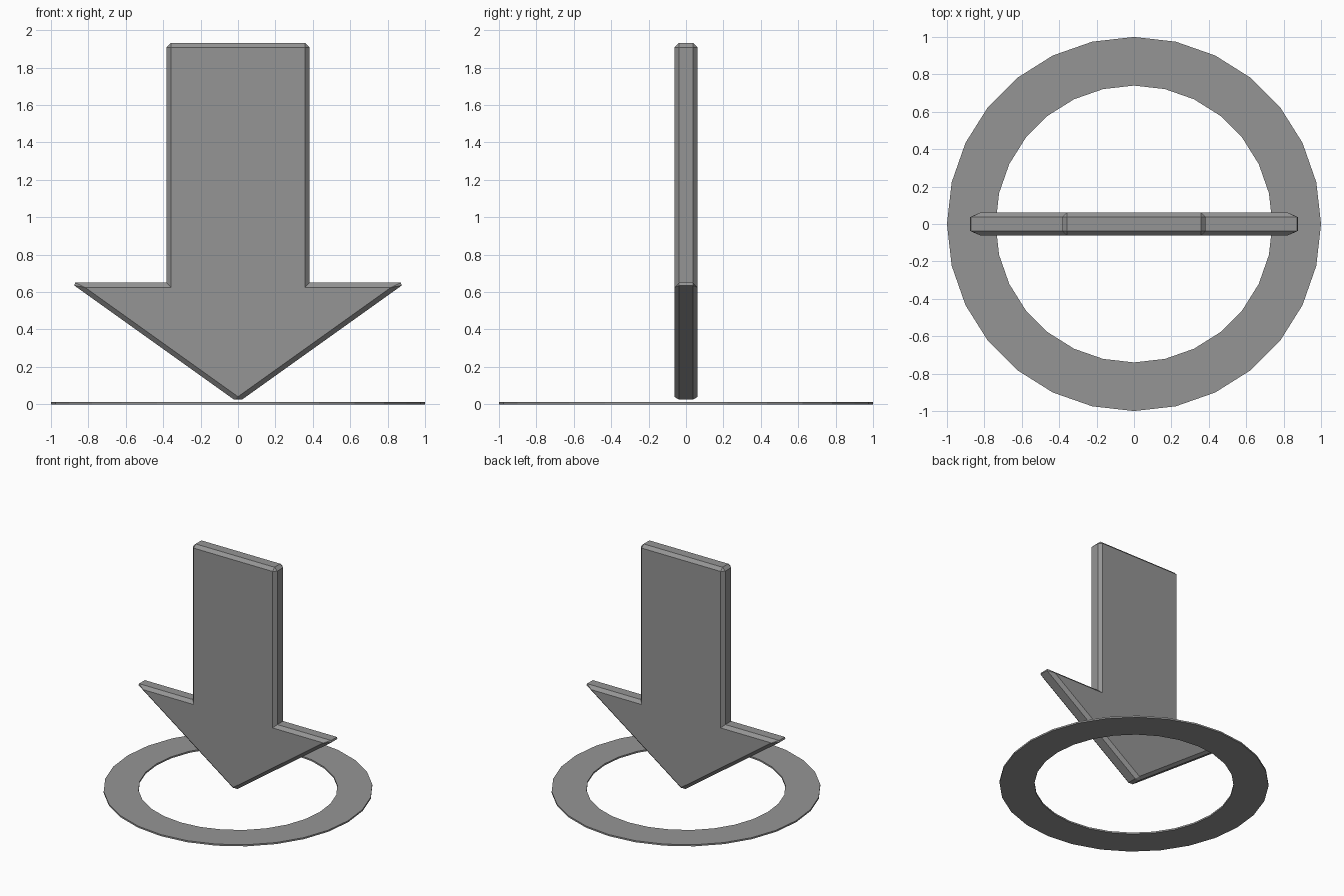
import bpy, bmesh, math

cube = bpy.data.objects.get("Cube")
if cube:
    bpy.data.objects.remove(cube, do_unlink=True)

grey = bpy.data.materials.new("mid_grey")
grey.use_nodes = True
COLOUR = (0.3, 0.3, 0.3, 1)
grey.diffuse_color = COLOUR
grey.node_tree.nodes["Principled BSDF"].inputs["Base Color"].default_value = COLOUR


def finish(bm, name):
    bmesh.ops.recalc_face_normals(bm, faces=bm.faces)
    mesh = bpy.data.meshes.new(name)
    bm.to_mesh(mesh)
    bm.free()
    mesh.materials.append(grey)
    obj = bpy.data.objects.new(name, mesh)
    bpy.context.collection.objects.link(obj)
    return obj


def extrude_face(bm, face, offset):
    result = bmesh.ops.extrude_face_region(bm, geom=[face])
    verts = [v for v in result["geom"] if isinstance(v, bmesh.types.BMVert)]
    bmesh.ops.translate(bm, verts=verts, vec=offset)


# Downward arrow: mirrored outline, extruded and chamfered
DEPTH, CHAMFER = 0.0625, 0.025
half = [(0.383, 1.933), (0.383, 0.65), (0.896, 0.65)]
outline = half + [(0, 0.01)] + [(-x, z) for x, z in reversed(half)]
bm = bmesh.new()
front = bm.faces.new([bm.verts.new((x, -DEPTH, z)) for x, z in outline])
extrude_face(bm, front, (0, 2 * DEPTH, 0))
bmesh.ops.recalc_face_normals(bm, faces=bm.faces)
# Inner shoulder corners stay sharp
convex = [e for e in bm.edges if e.is_convex]
bmesh.ops.bevel(bm, geom=convex, offset=CHAMFER, offset_type='OFFSET',
                segments=1, affect='EDGES', profile=0.5)
finish(bm, "arrow")

# Flat ground ring
SIDES, OUTER, INNER, THICK = 28, 1.0, 0.74, 0.013
bm = bmesh.new()
loops = []
for radius, z in ((OUTER, 0), (OUTER, THICK), (INNER, THICK), (INNER, 0)):
    angles = [math.tau * i / SIDES for i in range(SIDES)]
    loops.append([bm.verts.new((radius * math.cos(a), radius * math.sin(a), z)) for a in angles])
for k, loop in enumerate(loops):
    after = loops[(k + 1) % len(loops)]
    for i in range(SIDES):
        j = (i + 1) % SIDES
        bm.faces.new((loop[i], loop[j], after[j], after[i]))
finish(bm, "ground_ring")
